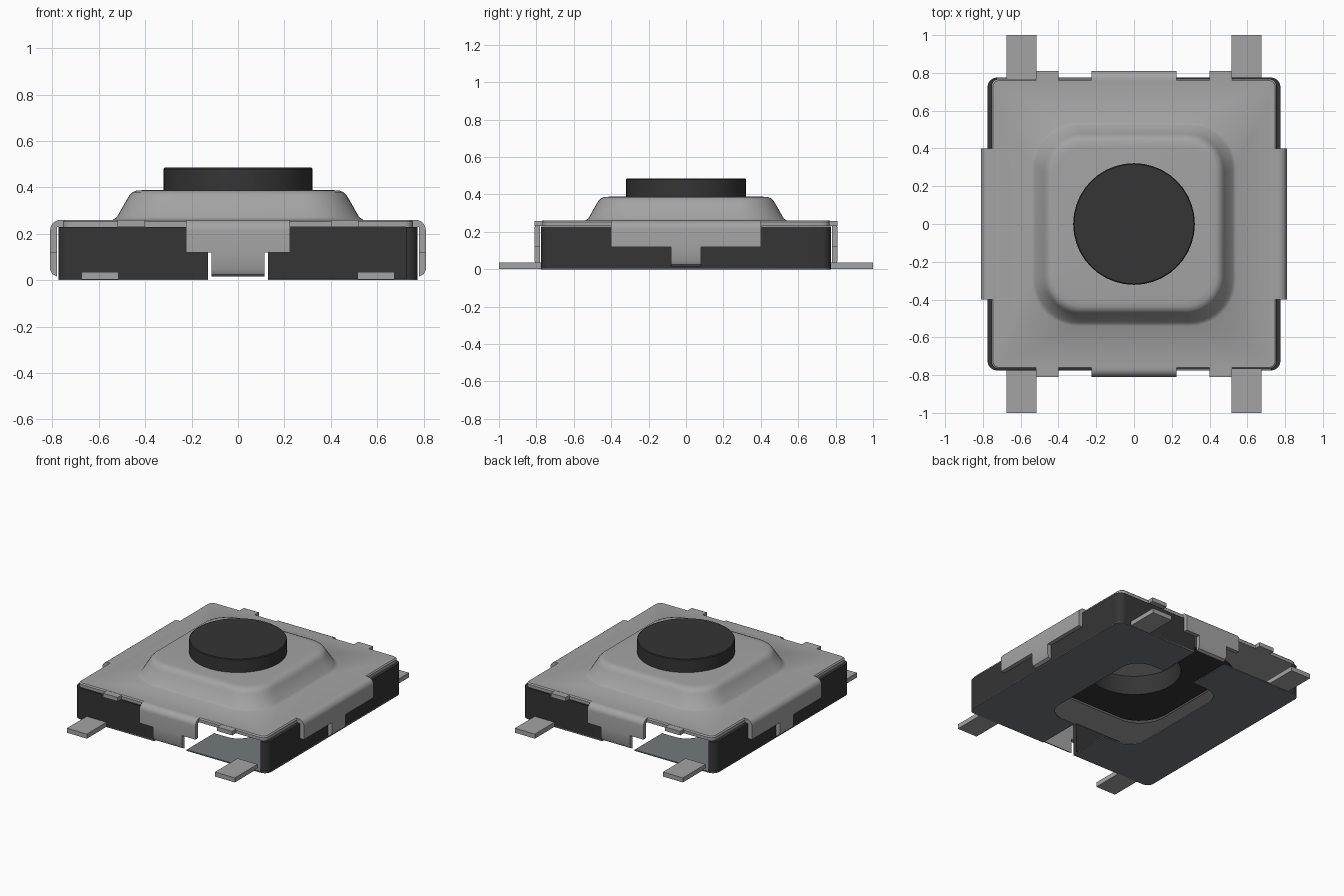
import bpy, bmesh
from math import sin, cos, pi, radians
from mathutils import Matrix, Vector

cube = bpy.data.objects.get("Cube")
if cube:
    bpy.data.objects.remove(cube)


def material(name, colour):
    m = bpy.data.materials.new(name)
    m.use_nodes = True
    m.diffuse_color = (*colour, 1)
    bsdf = m.node_tree.nodes["Principled BSDF"]
    bsdf.inputs["Base Color"].default_value = (*colour, 1)
    bsdf.inputs["Roughness"].default_value = 0.6
    return m


STEEL = material("grey steel", (0.37, 0.37, 0.37))
BLACK = material("black plastic", (0.035, 0.035, 0.035))
SLATE = material("slate base", (0.17, 0.19, 0.20))


def finish(name, bm, mat, turn=0):
    bmesh.ops.remove_doubles(bm, verts=bm.verts, dist=0.0001)
    bmesh.ops.recalc_face_normals(bm, faces=bm.faces)
    bm.transform(Matrix.Rotation(turn, 4, "Z"))
    me = bpy.data.meshes.new(name)
    bm.to_mesh(me)
    bm.free()
    me.materials.append(mat)
    ob = bpy.data.objects.new(name, me)
    bpy.context.collection.objects.link(ob)
    bpy.ops.object.select_all(action="DESELECT")
    bpy.context.view_layer.objects.active = ob
    ob.select_set(True)
    bpy.ops.object.shade_smooth_by_angle(angle=radians(35))
    return ob


def arc(cx, cy, r, start, end, n=8):
    return [(cx + r * cos(start + (end - start) * i / n),
             cy + r * sin(start + (end - start) * i / n)) for i in range(n + 1)]


def rounded(hx, hy, r, n=10):
    pts = []
    for k, (sx, sy) in enumerate([(1, 1), (-1, 1), (-1, -1), (1, -1)]):
        pts += arc(sx * (hx - r), sy * (hy - r), r, k * pi / 2, (k + 1) * pi / 2, n)
    return pts


def loft(name, rings, mat, cap=True):
    """Skin a stack of (half x, half y, corner radius, z) rounded outlines."""
    bm = bmesh.new()
    loops = [[bm.verts.new((x, y, z)) for x, y in rounded(hx, hy, r)]
             for hx, hy, r, z in rings]
    for a, b in zip(loops, loops[1:]):
        for i in range(len(a)):
            j = (i + 1) % len(a)
            bm.faces.new((a[i], a[j], b[j], b[i]))
    if cap:
        bm.faces.new(loops[-1])
    return finish(name, bm, mat)


def prism(name, pts, origin, u, v, depth, mat, turn=0):
    """Extrude a 2D outline lying in the u, v plane along u x v."""
    u, v, o = Vector(u), Vector(v), Vector(origin)
    bm = bmesh.new()
    face = bm.faces.new([bm.verts.new(o + u * a + v * b) for a, b in pts])
    ext = bmesh.ops.extrude_face_region(bm, geom=[face])["geom"]
    verts = [e for e in ext if isinstance(e, bmesh.types.BMVert)]
    bmesh.ops.translate(bm, verts=verts, vec=u.cross(v) * depth)
    return finish(name, bm, mat, turn)


def slab(name, x0, x1, y0, y1, z0, z1, mat):
    return prism(name, [(x0, y0), (x1, y0), (x1, y1), (x0, y1)], (0, 0, z0),
                 (1, 0, 0), (0, 1, 0), z1 - z0, mat)


# Pressed steel cover: flat plate rising into a rounded square dome
loft("cover", [
    (0.52, 0.52, 0.20, 0.23), (0.755, 0.768, 0.04, 0.23), (0.755, 0.768, 0.04, 0.252),
    (0.747, 0.76, 0.035, 0.26), (0.54, 0.54, 0.24, 0.26), (0.522, 0.522, 0.23, 0.272),
    (0.478, 0.478, 0.20, 0.35), (0.468, 0.468, 0.19, 0.366), (0.455, 0.455, 0.18, 0.379),
    (0.438, 0.438, 0.17, 0.386), (0.41, 0.41, 0.15, 0.388)], STEEL)

# Button and the hollow flange that carries it from inside
loft("button", [(0.322, 0.322, 0.322, 0.37), (0.322, 0.322, 0.322, 0.48),
                (0.317, 0.317, 0.317, 0.485)], BLACK)
loft("button_flange", [(0.53, 0.53, 0.22, 0.25), (0.31, 0.31, 0.31, 0.25),
                       (0.31, 0.31, 0.31, 0.475)], BLACK)

# Two-part body, each half the other turned half way round
H, R, T = 0.775, 0.05, 0.03
outer = ([(H - R, -H)] + arc(H - R, R - H, R, -pi / 2, 0)
         + arc(H - R, H - R, R, 0, pi / 2) + [(0.13, H)])
inner = [(0.13, H - T), (H - T, H - T), (H - T, T - H), (H - R, T - H)]
edge, hole_x, hole_y, hole_r = 0.13, 0.37, 0.46, 0.14
floor = ([(edge, -H)] + outer + [(edge, hole_y)]
         + arc(hole_x - hole_r, hole_y - hole_r, hole_r, pi / 2, 0)
         + arc(hole_x - hole_r, hole_r - hole_y, hole_r, 0, -pi / 2)
         + [(edge, -hole_y)])
for side, turn in (("left", 0), ("right", pi)):
    prism(side + "_wall", outer + inner, (0, 0, 0.004), (1, 0, 0), (0, 1, 0),
          0.224, BLACK, turn)
    prism(side + "_floor", floor, (0, 0, 0), (1, 0, 0), (0, 1, 0), 0.008, SLATE, turn)


# Folded cover tabs: a wide bent flap with a narrow tongue below
def tab(name, half_width, tongue, turn):
    bend = arc(0.765, 0.215, 0.045, pi / 2, 0, 6)
    flap = [(0.70, 0.23), (0.70, 0.26)] + bend + [(0.81, 0.12), (0.78, 0.12), (0.78, 0.23)]
    lip = [(0.78, 0.12), (0.81, 0.12), (0.81, 0.045), (0.80, 0.025), (0.78, 0.015)]
    for part, pts, w in (("_flap", flap, half_width), ("_tongue", lip, tongue)):
        prism(name + part, pts, (0, w, 0), (1, 0, 0), (0, 0, 1), 2 * w, STEEL, turn)


for name, w, t, turn in (("left", 0.40, 0.08, 0), ("back", 0.225, 0.115, pi / 2),
                         ("right", 0.40, 0.08, pi), ("front", 0.225, 0.115, -pi / 2)):
    tab(name, w, t, turn)

# Small edge lugs and solder feet at all four corners
for xs, xn in ((1, "left"), (-1, "right")):
    for ys, yn in ((1, "back"), (-1, "front")):
        tag = yn + "_" + xn
        xa, xb = sorted((xs * 0.40, xs * 0.52))
        ya, yb = sorted((ys * 0.75, ys * 0.81))
        slab(tag + "_lug", xa, xb, ya, yb, 0.23, 0.259, STEEL)
        xa, xb = sorted((xs * 0.515, xs * 0.675))
        ya, yb = sorted((ys * 0.74, ys * 1.0))
        slab(tag + "_foot", xa, xb, ya, yb, 0.002, 0.035, STEEL)
